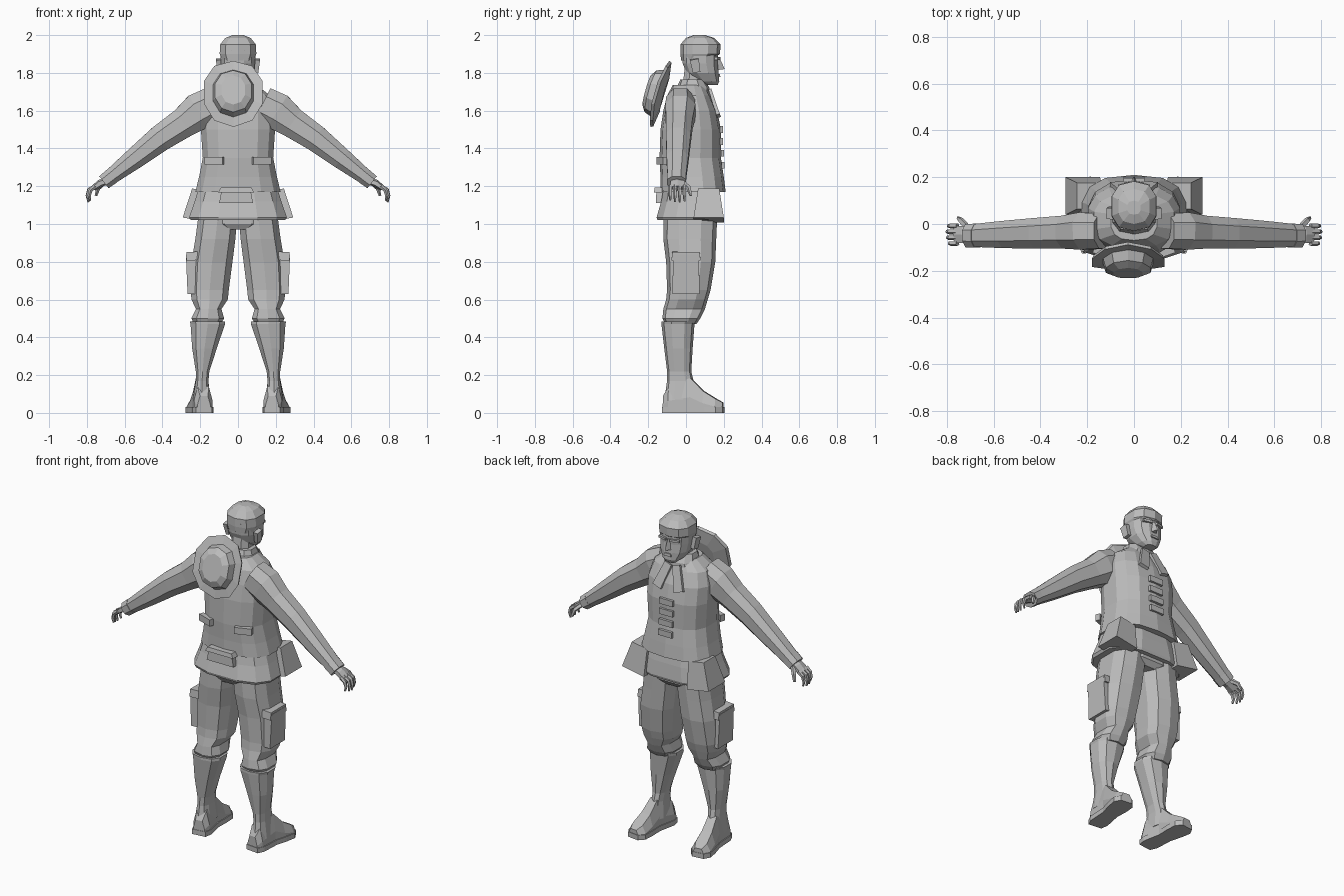
import bpy, bmesh, math
from mathutils import Vector, Matrix

cloth = bpy.data.materials.new("plain grey")
cloth.diffuse_color = (0.5, 0.5, 0.5, 1)


def finish(name, rings, mirror=False, matrix=None):
    """Skin a list of equal-length point rings, cap both ends, add the object."""
    bm = bmesh.new()
    rows = [[bm.verts.new(p) for p in ring] for ring in rings]
    n = len(rows[0])
    for a, b in zip(rows, rows[1:]):
        for i in range(n):
            j = (i + 1) % n
            bm.faces.new((a[i], a[j], b[j], b[i]))
    bm.faces.new(rows[0][::-1])
    bm.faces.new(rows[-1])
    if matrix:
        bm.transform(matrix)
    bmesh.ops.recalc_face_normals(bm, faces=bm.faces)
    me = bpy.data.meshes.new(name)
    bm.to_mesh(me)
    bm.free()
    me.materials.append(cloth)
    ob = bpy.data.objects.new(name, me)
    bpy.context.collection.objects.link(ob)
    if mirror:
        ob.modifiers.new("mirror", 'MIRROR').use_clip = False
    return ob


def oval(n, power):
    """Unit rounded-box outline; a lower power is boxier."""
    pts = []
    for i in range(n):
        a = 2 * math.pi * (i + 0.5) / n
        c, s = math.cos(a), math.sin(a)
        pts.append((math.copysign(abs(c) ** power, c), math.copysign(abs(s) ** power, s)))
    return pts


def stack(name, levels, n=12, power=0.8, mirror=False):
    """Loft upward; each level is (z, x0, x1, y0, y1)."""
    rings = [[((x0 + x1) / 2 + u * (x1 - x0) / 2, (y0 + y1) / 2 + v * (y1 - y0) / 2, z)
              for u, v in oval(n, power)] for z, x0, x1, y0, y1 in levels]
    return finish(name, rings, mirror)


def body(name, levels, **kw):
    """Symmetric loft; each level is (z, half width, y0, y1)."""
    return stack(name, [(z, -w, w, a, b) for z, w, a, b in levels], **kw)


def limb(name, stations, n=8, power=0.85):
    """Mirrored tube; each station is (x, y, z, half depth in y, half thickness)."""
    c = [Vector(s[:3]) for s in stations]
    rings = []
    for i, s in enumerate(stations):
        t = (c[min(i + 1, len(c) - 1)] - c[max(i - 1, 0)]).normalized()
        up = t.cross(Vector((0, 1, 0))).normalized()
        side = up.cross(t)
        rings.append([c[i] + side * u * s[3] + up * v * s[4] for u, v in oval(n, power)])
    return finish(name, rings, True)


def block(name, loc, size, taper=1.0, rot=(0, 0, 0), mirror=False):
    """Box whose top is scaled by taper."""
    x, y, z = (d / 2 for d in size)
    rings = [[(sx * x * k, sy * y * k, h) for sx, sy in ((1, 1), (-1, 1), (-1, -1), (1, -1))]
             for h, k in ((-z, 1), (z, taper))]
    m = Matrix.Translation(loc)
    for axis, a in zip("XYZ", rot):
        m = m @ Matrix.Rotation(math.radians(a), 4, axis)
    return finish(name, rings, mirror, m)


# Jacket: flared skirt, vest body and collar
body("jacket_skirt", [(1.02, .255, -.155, .19), (1.035, .265, -.16, .195),
                      (1.12, .235, -.135, .185), (1.20, .21, -.12, .17)], power=.7)
body("vest", [(1.17, .23, -.135, .21), (1.25, .21, -.135, .2), (1.35, .19, -.14, .185),
              (1.5, .2, -.135, .185), (1.6, .2, -.12, .165), (1.68, .175, -.1, .13),
              (1.735, .1, -.07, .1)], n=14, power=.75)
body("collar", [(1.66, .125, -.08, .13), (1.72, .1, -.05, .125), (1.765, .085, -.03, .095)],
     n=10)
block("lapel", (.05, .15, 1.64), (.06, .02, .15), .8, (18, -18, 0), True)
block("skirt_pocket", (.205, .12, 1.1), (.15, .16, .16), .7, (0, -10, 0), True)

# Front fasteners, belt tabs and rear pouch
for i in range(4):
    block("fastener", (0, .188 + .004 * max(0, i - 1), 1.5 - .063 * i), (.09, .016, .035))
block("belt_tab", (.125, -.125, 1.335), (.1, .03, .04), 1, (0, 0, 20), True)
block("rear_pouch", (-.01, -.135, 1.145), (.18, .05, .07), .85)
block("rear_pouch_flap", (-.01, -.14, 1.18), (.19, .06, .025), .85)

# Sleeves with cuffs
limb("sleeve", [(.13, -.03, 1.635, .08, .1), (.21, -.03, 1.595, .085, .105),
                (.29, -.035, 1.535, .075, .085), (.41, -.04, 1.455, .07, .075),
                (.55, -.045, 1.345, .062, .06), (.705, -.05, 1.225, .05, .04)])
limb("cuff", [(.67, -.05, 1.252, .055, .046), (.71, -.05, 1.221, .053, .043)])

# Hands: palm, four curled fingers, thumb
limb("palm", [(.69, -.05, 1.23, .03, .02), (.73, -.045, 1.215, .042, .02),
              (.765, -.045, 1.19, .042, .015)], n=6)
for i in range(4):
    y, d = -.083 + .025 * i, (.0, .008, .01, .004)[i]
    limb("finger", [(.755, y, 1.2, .011, .013), (.78 + d, y, 1.18, .011, .011),
                    (.788 + d, y, 1.15, .009, .009), (.782 + d, y, 1.125 - d, .005, .005)], n=5)
limb("thumb", [(.715, -.015, 1.215, .015, .014), (.74, .015, 1.19, .013, .012),
               (.752, .026, 1.15, .007, .007)], n=5)

# Trousers with side pockets
body("trouser_seat", [(.97, .13, -.1, .14), (1.0, .21, -.12, .165), (1.08, .2, -.12, .16)])
stack("trouser_leg", [(.47, .09, .235, -.11, .055), (.5, .07, .25, -.125, .075),
                      (.55, .085, .225, -.12, .1), (.6, .05, .25, -.105, .115),
                      (.65, .045, .255, -.1, .13), (.8, .025, .25, -.105, .155),
                      (.92, .01, .23, -.12, .16), (1.03, .0, .215, -.12, .165)],
      n=10, power=.75, mirror=True)
block("leg_pocket", (.24, 0, .735), (.065, .145, .21), .93, (0, 3, 0), True)
block("leg_pocket_flap", (.24, 0, .83), (.07, .155, .045), .93, (0, 3, 0), True)

# Boots: shaft, foot and sole
stack("boot_shaft", [(.07, .145, .24, -.115, .06), (.17, .155, .225, -.1, .04),
                     (.22, .15, .225, -.1, .028), (.34, .11, .245, -.115, .035),
                     (.47, .065, .255, -.13, .045), (.485, .065, .26, -.13, .05)],
      n=10, mirror=True)
turn = Matrix.Translation((.195, 0, 0)) @ Matrix.Rotation(math.radians(-7), 4, 'Z')
foot = [(-.12, .035, .09), (-.09, .05, .14), (.025, .042, .185), (.095, .052, .115),
        (.16, .058, .075), (.197, .035, .055)]
finish("boot_foot", [[(-w, y, .0), (w, y, .0), (w, y, h * .45), (w * .6, y, h),
                      (-w * .6, y, h), (-w, y, h * .45)] for y, w, h in foot], True, turn)
finish("boot_sole", [[(-w, y, 0), (w, y, 0), (w, y, .03), (-w, y, .03)]
                     for y, w in ((-.123, .042), (-.08, .055), (.03, .047), (.1, .058),
                                  (.165, .062), (.2, .036))], True, turn)

# Head: neck, face, close cap, ears and features
body("neck", [(1.66, .065, -.03, .11), (1.83, .06, -.01, .11)], n=8)
body("face", [(1.735, .035, .11, .168), (1.755, .058, .05, .178), (1.8, .085, .0, .175),
              (1.85, .093, -.02, .17), (1.92, .096, -.025, .172)], n=12)
body("cap", [(1.865, .085, -.025, .13), (1.9, .101, -.03, .18), (1.95, .099, -.03, .183),
             (1.985, .07, .0, .15), (2.0, .03, .04, .1)], n=10)
block("ear", (.1, .05, 1.838), (.022, .04, .07), 1.2, (10, 6, 0), True)
finish("nose", [[(-.02, .165, 1.815), (.02, .165, 1.815), (0, .205, 1.82)],
                [(-.01, .16, 1.88), (.01, .16, 1.88), (0, .178, 1.88)]])
block("brow", (.04, .164, 1.876), (.055, .022, .014), 1, (0, 0, -14), True)
block("lips", (0, .172, 1.785), (.05, .02, .016), .8)

# Brimmed hat hanging on the back, brim curled toward the crown
hat = []
for h, rx, rz in ((-.012, .08, .09), (0, .155, .175), (.014, .162, .182), (.022, .112, .13),
                  (.065, .1, .115), (.088, .065, .08)):
    hat.append([(u * rx, v * rz, h + 1.2 * (u * rx) ** 2) for u, v in oval(10, .9)])
finish("hat", hat, False, Matrix.Translation((-.025, -.125, 1.685))
       @ Matrix.Rotation(math.radians(74), 4, 'X'))
